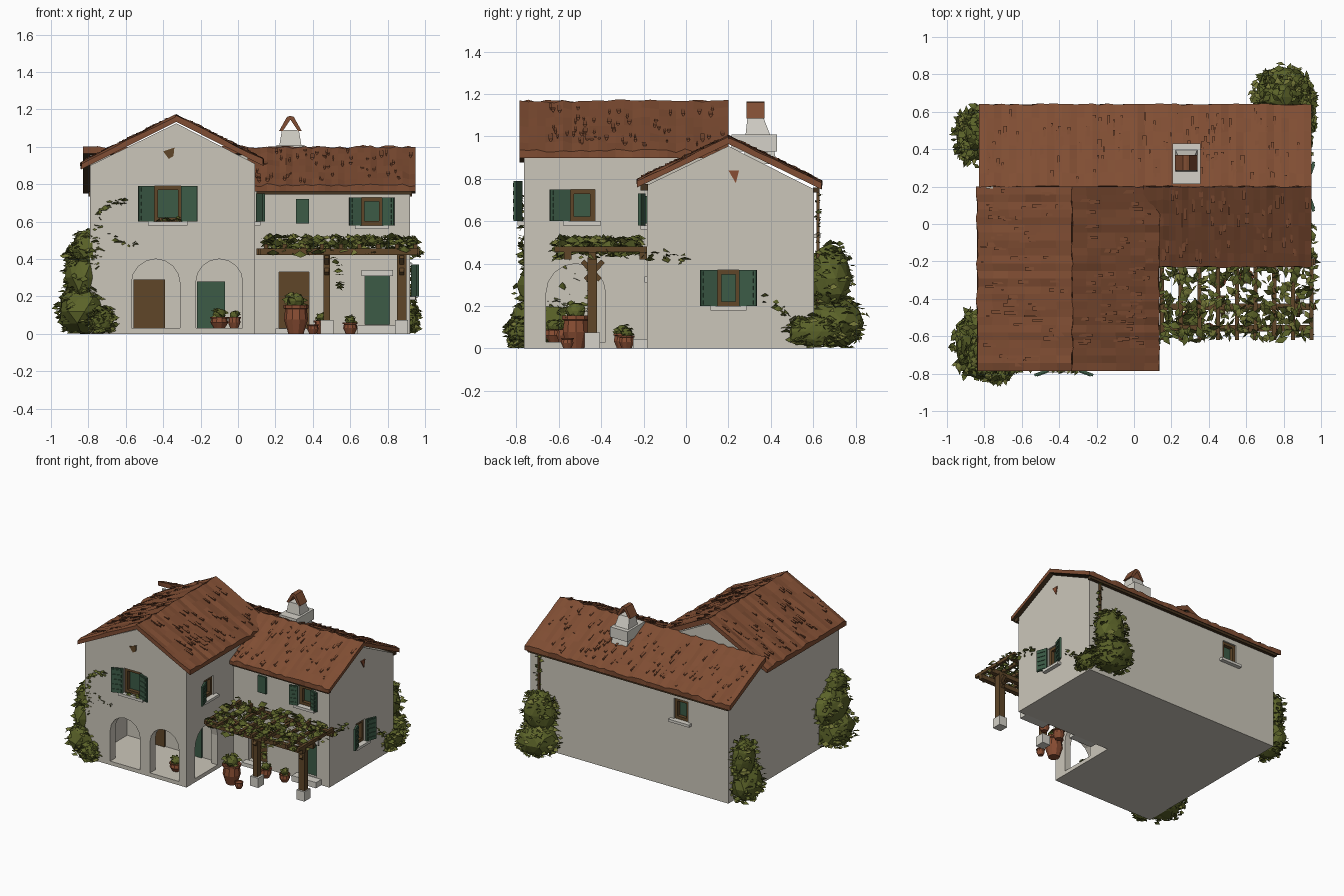
import bpy, bmesh, math, random
from mathutils import Matrix, Vector

if "Cube" in bpy.data.objects:
    bpy.data.objects.remove(bpy.data.objects["Cube"])
random.seed(4)
R = random.uniform

def mat(name, *c):
    m = bpy.data.materials.new(name)
    m.diffuse_color = (*c, 1)
    m.use_nodes = True
    m.node_tree.nodes["Principled BSDF"].inputs["Base Color"].default_value = m.diffuse_color
    return m

PLASTER = mat("plaster", 0.60, 0.565, 0.49)
STONE = mat("pale stone", 0.66, 0.64, 0.58)
TILE = mat("roof tile", 0.215, 0.075, 0.033)
WOOD = mat("timber", 0.115, 0.062, 0.022)
DARK = mat("dark timber", 0.06, 0.033, 0.014)
GREEN = mat("green paint", 0.045, 0.105, 0.062)
POT = mat("terracotta", 0.25, 0.075, 0.033)
LEAF = mat("leaf", 0.105, 0.125, 0.022)
LEAF2 = mat("light leaf", 0.17, 0.18, 0.038)

def finish(name, bm, *mats):
    bmesh.ops.recalc_face_normals(bm, faces=bm.faces)
    me = bpy.data.meshes.new(name)
    bm.to_mesh(me)
    bm.free()
    for m in mats:
        me.materials.append(m)
    ob = bpy.data.objects.new(name, me)
    bpy.context.collection.objects.link(ob)
    return ob

def box(name, x0, x1, y0, y1, z0, z1, m, M=Matrix()):
    bm = bmesh.new()
    T = Matrix.Translation(((x0 + x1) / 2, (y0 + y1) / 2, (z0 + z1) / 2))
    bmesh.ops.create_cube(bm, size=1, matrix=M @ T @ Matrix.Diagonal((x1 - x0, y1 - y0, z1 - z0, 1)))
    return finish(name, bm, m)

def prism(name, pts, axis, a, b, m):
    """Extrude a profile of (across, z) points along x or y."""
    bm = bmesh.new()
    at = (lambda p, t: (t, p[0], p[1])) if axis == 'x' else (lambda p, t: (p[0], t, p[1]))
    f = bm.faces.new([bm.verts.new(at(p, a)) for p in pts])
    ext = bmesh.ops.extrude_face_region(bm, geom=[f])
    d = Vector(at((0, 0), b - a))
    bmesh.ops.translate(bm, vec=d, verts=[v for v in ext['geom'] if isinstance(v, bmesh.types.BMVert)])
    return finish(name, bm, m)

def arch(c, half, z0, top):
    pts = [(c - half, z0), (c + half, z0)]
    return pts + [(c + half * math.cos(t * math.pi / 8), top - half + half * math.sin(t * math.pi / 8)) for t in range(9)]

def cut(ob, cutters):
    for c in cutters:
        md = ob.modifiers.new("cut", 'BOOLEAN')
        md.object, md.solver = c, 'EXACT'
    me = bpy.data.meshes.new_from_object(ob.evaluated_get(bpy.context.evaluated_depsgraph_get()))
    ob.modifiers.clear()
    ob.data = me
    for c in cutters:
        bpy.data.objects.remove(c)

# ---- walls
front_wing = prism("front_wing_walls", [(-.79, 0), (.09, 0), (.09, .91), (-.33, 1.125), (-.79, .9)], 'y', -.765, .19, PLASTER)
side_wing = prism("side_wing_walls", [(-.185, 0), (.605, 0), (.605, .75), (.2, .955), (-.185, .77)], 'x', .05, .92, PLASTER)
rear_wing = prism("rear_wing_walls", [(.19, 0), (.605, 0), (.605, .75), (.2, .955), (.19, .955)], 'x', -.79, .05, PLASTER)
cuts = {"f": [], "s": [], "r": []}

# ---- arched porch
cuts["f"] += [box("c", -.72, .035, -.70, -.34, .03, .42, PLASTER),
              prism("c", arch(-.44, .13, .03, .40), 'y', -.9, -.6, PLASTER),
              prism("c", arch(-.10, .125, .03, .40), 'y', -.9, -.6, PLASTER),
              prism("c", arch(-.52, .14, .03, .40), 'x', -.02, .2, PLASTER)]

def window(name, x, y, ang, z0, z1, half, wing, sh=.0, both=True, pane=GREEN):
    """Recessed window with frame, sill and open shutters; local -y faces out."""
    M = Matrix.Translation((x, y, 0)) @ Matrix.Rotation(math.radians(ang), 4, 'Z')
    cuts[wing].append(box("c", -half, half, -.03, .05, z0, z1, PLASTER, M))
    box(name + "_pane", -half, half, .040, .049, z0, z1, pane, M)
    w = .022
    for i, (a, b, c, d) in enumerate([(-half, -half + w, z0, z1), (half - w, half, z0, z1),
                                      (-half, half, z0, z0 + w), (-half, half, z1 - w, z1)]):
        box(f"{name}_frame_{i}", a, b, .012, .045, c, d, WOOD, M)
    box(name + "_sill", -half - .03, half + .03, -.03, .01, z0 - .02, z0, STONE, M)
    for s in ((-1, 1) if both else (-1,)):
        if sh:
            H = M @ Matrix.Translation((s * half, -.006, 0)) @ Matrix.Rotation(s * math.radians(-20), 4, 'Z')
            a, b = sorted((0, s * sh))
            box(name + "_shutter", a, b, -.014, 0, z0, z1, GREEN, H)
            for k in range(5):
                zz = z0 + (k + .5) * (z1 - z0) / 5
                box(name + "_slat", a + .012, b - .012, -.019, -.014, zz - .01, zz + .01, GREEN, H)

window("front_window", -.375, -.765, 0, .60, .79, .075, "f", .09)
window("court_window", .09, -.49, 90, .60, .75, .06, "f", .10, False)
window("upper_window", .715, -.185, 0, .58, .73, .06, "s", .065)
window("gable_window", .92, .20, 90, .20, .37, .055, "s", .085)
window("back_window", -.38, .605, 180, .54, .70, .06, "r", .0)
box("small_shutter", .31, .38, -.20, -.18, .59, .72, GREEN)

# ---- doors
cuts["s"] += [box("c", .22, .38, -.25, -.14, .03, .33, PLASTER), box("c", .68, .81, -.25, -.15, .05, .32, PLASTER)]
cut(front_wing, cuts["f"])
cut(side_wing, cuts["s"])
cut(rear_wing, cuts["r"])
box("timber_door", .22, .38, -.15, -.141, .03, .33, WOOD)
box("green_door", .68, .81, -.165, -.151, .05, .32, GREEN)
box("door_surround", .66, .83, -.195, -.18, .31, .34, STONE)
box("door_step", .64, .85, -.25, -.18, 0, .045, STONE)
box("door_step_timber", .20, .40, -.24, -.18, 0, .028, STONE)
box("porch_timber_door", -.56, -.39, -.352, -.341, .03, .29, WOOD)
box("porch_green_door", -.22, -.07, -.352, -.341, .03, .28, GREEN)

# ---- gable vents
prism("front_vent", [(-.40, .975), (-.34, .995), (-.345, .95), (-.37, .935)], 'y', -.772, -.76, WOOD)
prism("side_vent", [(.20, .84), (.25, .84), (.235, .78)], 'x', .915, .927, POT)

# ---- roofs
def roof(name, a, b, drop, cols, rows=6, thick=.035):
    a, b, drop = Vector(a), Vector(b), Vector(drop)
    bm = bmesh.new()
    g = [[], []]
    for i in range(cols + 1):
        wave = R(-.005, .005)
        top, low = [], []
        for j in range(rows + 1):
            p = a + (b - a) * (i / cols) + drop * (j / rows)
            q = p + Vector((0, 0, wave + R(-.005, .005))) + drop * R(-.012, .012)
            top.append(bm.verts.new(q))
            low.append(bm.verts.new(p - Vector((0, 0, thick))))
        g[0].append(top)
        g[1].append(low)
    for k in (0, 1):
        for i in range(cols):
            for j in range(rows):
                f = bm.faces.new((g[k][i][j], g[k][i + 1][j], g[k][i + 1][j + 1], g[k][i][j + 1]))
                f.material_index = k
    for e in [e for e in bm.edges if len(e.link_faces) == 1 and e.verts[0] in sum(g[0], [])]:
        lo = [next(g[1][i][j] for i in range(cols + 1) for j in range(rows + 1) if g[0][i][j] is v) for v in e.verts]
        bm.faces.new((e.verts[0], e.verts[1], lo[1], lo[0]))
    finish(name, bm, TILE, DARK)
    # raised loose tiles, lying down the slope
    bm = bmesh.new()
    run = (b - a).normalized()
    up = Vector((0, 0, 1))
    for _ in range(int((b - a).length * 60)):
        p = a + (b - a) * R(.02, .97) + drop * R(.02, .82)
        w, l = run * R(.008, .022), drop * R(.08, .17)
        h = up * R(.008, .015)
        v = [bm.verts.new(q) for q in (p, p + w, p + l + w + h, p + l + h, p + l + w * .5 - up * .004)]
        for ids in ((0, 1, 2, 3), (0, 3, 4), (1, 4, 2), (3, 2, 4), (0, 4, 1)):
            bm.faces.new([v[k] for k in ids])
    finish(name + "_loose_tiles", bm, TILE)

roof("front_roof_left", (-.33, -.785, 1.168), (-.33, .20, 1.168), (-.51, 0, -.255), 24)
roof("front_roof_right", (-.33, -.785, 1.168), (-.33, .20, 1.168), (.465, 0, -.235), 24)
roof("rear_roof", (-.83, .2, 1.0), (.95, .2, 1.0), (0, .44, -.215), 44)
roof("side_roof", (.05, .2, 1.0), (.95, .2, 1.0), (0, -.43, -.205), 26)
box("side_eave_beam", .10, .93, -.215, -.18, .745, .775, DARK)
box("rear_eave_beam", -.80, .93, .60, .63, .735, .76, DARK)

# ---- chimney
bm = bmesh.new()
ring = [[bm.verts.new(p) for p in ((x0, y0, z), (x1, y0, z), (x1, y1, z), (x0, y1, z))]
        for x0, x1, y0, y1, z in ((.21, .35, .275, .43, .87), (.22, .34, .28, .40, 1.0), (.235, .325, .29, .365, 1.09))]
for a, b in zip(ring, ring[1:]):
    for i in range(4):
        bm.faces.new((a[i], a[(i + 1) % 4], b[(i + 1) % 4], b[i]))
bm.faces.new(ring[2])
bm.faces.new(ring[0])
finish("chimney", bm, STONE)
box("chimney_foot", .205, .355, .215, .43, .93, 1.01, STONE)
for s in (-1, 1):
    prism("chimney_cap", [(.28 + s * .06, 1.085), (.28 + s * .04, 1.085), (.28, 1.145), (.28, 1.165), (.28 + s * .018, 1.16)], 'y', .285, .37, TILE)

# ---- pergola
for px, w in ((.475, .018), (.875, .026)):
    box("post", px - w, px + w, -.465, -.42, .05, .43, WOOD)
    box("post_base", px - .035, px + .035, -.48, -.405, 0, .075, STONE)
    for s in (-1, 1):
        B = Matrix.Translation((px, -.44, .36)) @ Matrix.Rotation(s * .75, 4, 'X')
        box("post_brace", -.012, .012, -.012, .012, -.05, .07, WOOD, B)
box("front_beam", .12, .96, -.575, -.54, .42, .455, WOOD)
box("middle_beam", .11, .97, -.46, -.425, .42, .455, WOOD)
box("wall_beam", .10, .97, -.22, -.185, .42, .455, WOOD)
for i in range(9):
    x = .15 + i * .1
    box("joist", x - .011, x + .011, -.62, -.185, .455, .48, WOOD)

# ---- foliage
def leaves(bm, p, size, n):
    for _ in range(n):
        M = Matrix.Translation(p) @ Matrix.Rotation(R(0, 6.3), 4, 'Z') @ Matrix.Rotation(R(-1.3, 1.3), 4, 'X')
        s = size * R(.6, 1.3)
        v = [M @ Vector(q) for q in ((-s, 0, 0), (0, -s * .6, s * .2), (s, 0, 0), (0, s * .6, s * .2))]
        v = [bm.verts.new((max(-1, min(1, q.x)), max(-.87, min(.87, q.y)), max(q.z, .002))) for q in v]
        k = int(R(0, 1) > .7)
        for t in ((0, 1, 3), (1, 2, 3)):
            bm.faces.new([v[i] for i in t]).material_index = k

def bush(name, blobs, count=170, size=.026):
    bm = bmesh.new()
    for c, r in blobs:
        c, r = Vector(c), Vector(r)
        core = bmesh.ops.create_icosphere(bm, subdivisions=2, radius=.9)['verts']
        for v in core:
            v.co = c + v.co * R(.88, 1.05) * r
            v.co.z = max(v.co.z, 0)
        for _ in range(count):
            d = Vector((R(-1, 1), R(-1, 1), R(-1, 1))).normalized()
            leaves(bm, c + d * r * R(.85, 1), size, 1)
    finish(name, bm, LEAF, LEAF2)

def vine(name, pts, spread=.02, size=.022, per=9):
    bm = bmesh.new()
    for a, b in zip(pts, pts[1:]):
        for _ in range(per):
            leaves(bm, Vector(a).lerp(Vector(b), R(0, 1)) + Vector((R(-1, 1), R(-.4, .4), R(-1, 1))) * spread, size, 1)
    finish(name, bm, LEAF, LEAF2)

bush("front_corner_ivy", [((-.82, -.66, .12), (.16, .19, .16)), ((-.82, -.62, .30), (.12, .20, .18)),
                          ((-.80, -.69, .45), (.10, .10, .12)), ((-.73, -.79, .07), (.08, .06, .08))])
bush("rear_corner_ivy", [((-.86, .47, .13), (.11, .17, .15)), ((-.85, .50, .33), (.09, .13, .18))])
bush("back_right_ivy", [((.79, .70, .12), (.17, .16, .14)), ((.79, .68, .33), (.15, .11, .18)), ((.93, .60, .08), (.04, .14, .08))])
vine("front_wall_vine", [(-.76, -.78, .5), (-.74, -.78, .66), (-.66, -.78, .70), (-.60, -.78, .70)])
vine("front_low_vine", [(-.70, -.78, .56), (-.62, -.78, .48), (-.52, -.78, .48)], .012, .018, 5)
vine("window_box_plants", [(-.44, -.785, .61), (-.31, -.785, .61)], .012, .018, 16)
vine("gable_wall_vine", [(.93, .36, .24), (.93, .44, .20), (.93, .50, .12)], .02, .022, 8)
vine("back_wall_vine", [(.85, .62, .5), (.84, .625, .62), (.84, .625, .74)], .02, .02, 8)
box("trellis_stem", .83, .845, .615, .63, .1, .75, WOOD)

bm = bmesh.new()
for _ in range(380):
    x = R(.14, .95)
    leaves(bm, (x, R(-.59, -.22), .485 + R(-.04, .035)), .032, 1)
for _ in range(50):
    leaves(bm, (R(.12, .98), R(-.62, -.56), R(.42, .5)), .03, 1)
finish("pergola_vine", bm, LEAF, LEAF2)
vine("hanging_vine", [(.52, -.46, .42), (.55, -.45, .32), (.54, -.45, .23)])
vine("end_vine", [(.95, -.5, .45), (.96, -.25, .42), (.95, -.1, .44), (.94, 0, .42)], .025, .028, 9)

# ---- pots
def pot(x, y, r, h, z=0, plant=True):
    prof = [(.0, 0), (.6, 0), (.95, .5), (.85, .85), (1, .88), (1, 1), (.8, 1), (.75, .88), (0, .88)]
    bm = bmesh.new()
    vs = [bm.verts.new((x + a * r, y, z + b * h)) for a, b in prof]
    es = [bm.edges.new(e) for e in zip(vs, vs[1:])]
    bmesh.ops.spin(bm, geom=vs + es, cent=(x, y, 0), axis=(0, 0, 1), angle=math.tau, steps=10)
    bmesh.ops.remove_doubles(bm, verts=bm.verts, dist=1e-4)
    finish("pot", bm, POT)
    if plant:
        bush("pot_plant", [((x, y, z + h + r * .3), (r * .8, r * .8, r * .7))], 22, r * .4)

pot(.31, -.52, .068, .155)
pot(.40, -.56, .032, .05, 0, False)
pot(.45, -.30, .045, .07)
pot(.60, -.28, .04, .06)
pot(-.10, -.62, .05, .06, .03)
pot(-.02, -.58, .035, .06, .03)
